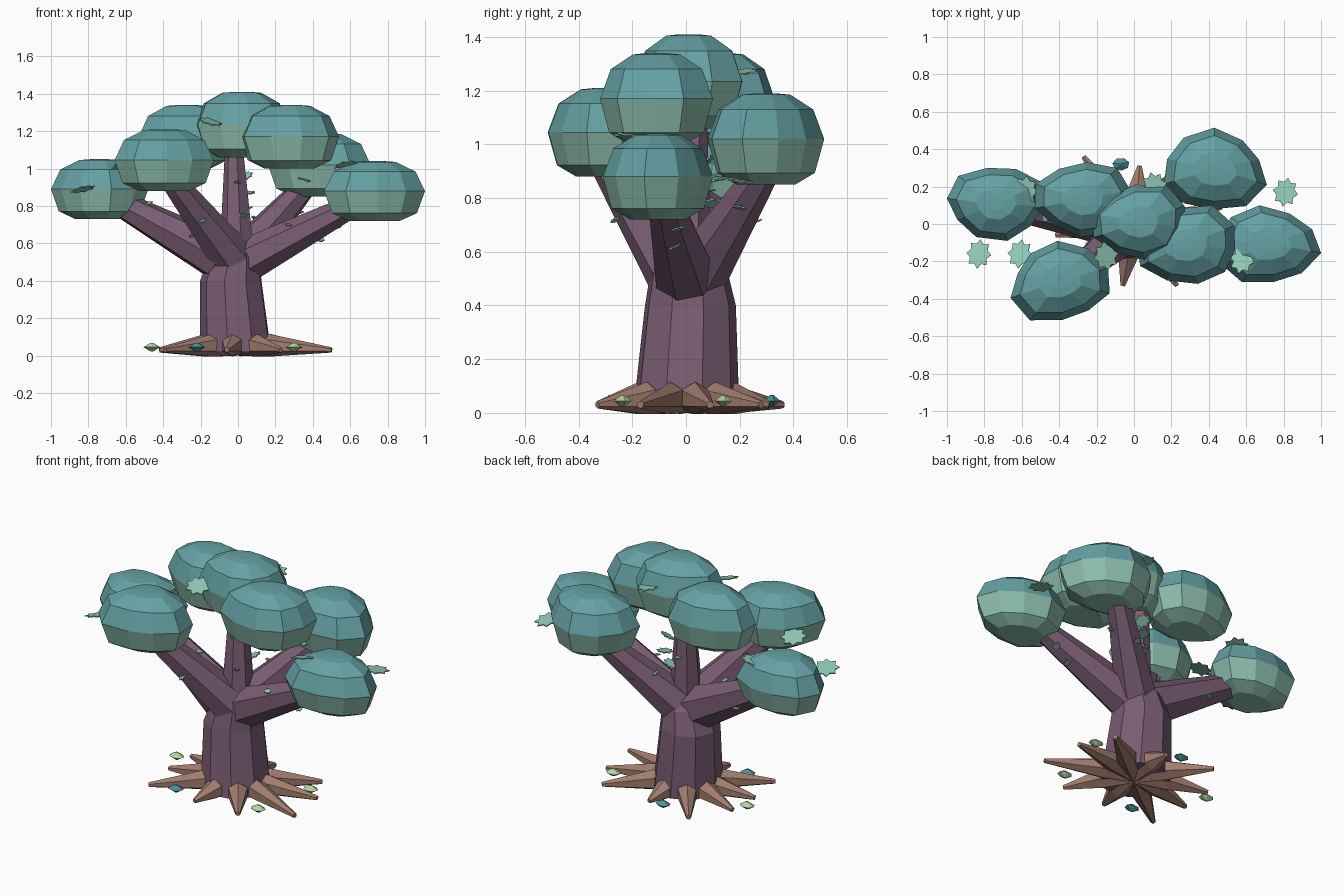
import bpy, bmesh, math, random
from mathutils import Vector, Euler

if "Cube" in bpy.data.objects:
    bpy.data.objects.remove(bpy.data.objects["Cube"])
random.seed(4)


def material(name, rgb):
    # sRGB 0-255 to linear
    lin = [((c / 255 + 0.055) / 1.055) ** 2.4 for c in rgb] + [1]
    m = bpy.data.materials.new(name)
    m.use_nodes = True
    m.diffuse_color = lin
    m.node_tree.nodes["Principled BSDF"].inputs["Base Color"].default_value = lin
    return m


BARK = material("plum bark", (122, 93, 115))
ROOT = material("brown root", (162, 125, 111))
TEAL = material("teal foliage", (101, 161, 164))
GREEN = material("sage foliage", (141, 190, 174))
LEAF = material("leaf green", (146, 203, 184))
PALE = material("pale green", (182, 212, 164))
DEEP = material("deep teal", (78, 146, 151))


def make(name, bm, *mats):
    bmesh.ops.recalc_face_normals(bm, faces=bm.faces)
    mesh = bpy.data.meshes.new(name)
    bm.to_mesh(mesh)
    bm.free()
    for m in mats:
        mesh.materials.append(m)
    obj = bpy.data.objects.new(name, mesh)
    bpy.context.collection.objects.link(obj)
    return obj


def loft(bm, rings):
    loops = [[bm.verts.new(p) for p in ring] for ring in rings]
    n = len(loops[0])
    for a, b in zip(loops, loops[1:]):
        for i in range(n):
            j = (i + 1) % n
            bm.faces.new((a[i], a[j], b[j], b[i]))
    bm.faces.new(loops[0])
    bm.faces.new(loops[-1])


def tube(name, points, radii, sides, mat):
    # Faceted tapering limb with rings square to its path
    pts = [Vector(p) for p in points]
    rings = []
    for i, (p, r) in enumerate(zip(pts, radii)):
        d = (pts[min(i + 1, len(pts) - 1)] - pts[max(i - 1, 0)]).normalized()
        side = d.cross(Vector((0, 0, 1)))
        side = side.normalized() if side.length > 0.3 else Vector((1, 0, 0))
        up = side.cross(d)
        angles = [math.tau * (k + 0.5) / sides for k in range(sides)]
        rings.append([p + side * r * math.cos(a) + up * r * math.sin(a) for a in angles])
    bm = bmesh.new()
    loft(bm, rings)
    return make(name, bm, mat)


def level(x, y, z, rx, ry, sides=9):
    # Flat horizontal ring
    return [(x + rx * math.cos(math.tau * k / sides + 0.3),
             y + ry * math.sin(math.tau * k / sides + 0.3), z) for k in range(sides)]


# Trunk
bm = bmesh.new()
loft(bm, [level(-0.01, 0, 0.02, 0.195, 0.2), level(-0.035, 0.015, 0.4, 0.168, 0.172),
          level(-0.015, 0.01, 0.53, 0.135, 0.145), level(0.01, 0, 0.62, 0.06, 0.07)])
make("trunk", bm, BARK)

# Branches: start, end, start radius, end radius
branches = {
    "right_branch": ((-0.09, 0, 0.52), (-0.72, 0.1, 0.86), 0.13, 0.06),
    "left_branch": ((0.05, 0, 0.51), (0.73, -0.1, 0.86), 0.12, 0.05),
    "front_branch": ((-0.03, -0.03, 0.52), (-0.38, -0.32, 0.97), 0.12, 0.06),
    "back_branch": ((0.02, 0.04, 0.52), (0.4, 0.32, 0.95), 0.118, 0.055),
    "top_branch": ((0.0, 0.0, 0.5), (-0.02, 0.03, 1.14), 0.1, 0.048),
}
for name, (a, b, r0, r1) in branches.items():
    a, b = Vector(a), Vector(b)
    tube(name, (a, a.lerp(b, 0.5), b), (r0, (r0 + r1) / 2, r1), 7, BARK)

# Roots: tip positions on the ground
tips = [(0.5, -0.17), (0.47, 0.09), (0.37, 0.28), (0.03, 0.31), (-0.27, 0.36),
        (-0.41, 0.14), (-0.42, -0.06), (-0.39, -0.3), (-0.06, -0.33), (0.23, -0.33)]
for x, y in tips:
    d = Vector((x, y, 0))
    hump = d.normalized() * 0.18
    tube("root", (Vector((0, 0, 0.03)), hump + Vector((0, 0, 0.055)),
                  d + Vector((0, 0, 0.03))), (0.03, 0.06, 0.014), 6, ROOT)

# Foliage crowns: rounded irregular plan, flattened profile
PROFILE = [(0.5, -1), (0.84, -0.74), (1, 0), (0.81, 0.65), (0.42, 0.97), (0.18, 1)]


def crown(x0, x1, y0, y1, z0, z1, lobe, diagonal=0.0):
    sides = 10
    plan = []
    for k in range(sides):
        a = math.tau * k / sides + math.radians(lobe)
        r = 1 + 0.07 * math.cos(3 * (a - math.radians(lobe))) + diagonal * math.sin(2 * a)
        plan.append((r * math.cos(a), r * math.sin(a)))
    xs, ys = zip(*plan)

    def fit(v, vals, lo, hi):
        return lo + (v - min(vals)) / (max(vals) - min(vals)) * (hi - lo)

    plan = [(fit(x, xs, x0, x1), fit(y, ys, y0, y1)) for x, y in plan]
    cx, cy, cz = (x0 + x1) / 2, (y0 + y1) / 2, (z0 + z1) / 2
    bm = bmesh.new()
    loft(bm, [[(cx + (x - cx) * s, cy + (y - cy) * s, cz + h * (z1 - z0) / 2)
               for x, y in plan] for s, h in PROFILE])
    for f in bm.faces:
        f.material_index = 0 if f.calc_center_median().z > cz else 1
    make("foliage_crown", bm, TEAL, GREEN)


crown(-1.0, -0.48, -0.09, 0.3, 0.73, 1.05, 30)
crown(-0.53, -0.02, -0.07, 0.33, 1.0, 1.34, 50)
crown(-0.23, 0.27, -0.19, 0.21, 1.06, 1.41, 60, 0.04)
crown(0.16, 0.71, 0.08, 0.515, 0.85, 1.19, 90, -0.04)
crown(0.01, 0.54, -0.32, 0.1, 1.0, 1.34, 65, 0.07)
crown(0.46, 1.0, -0.31, 0.1, 0.72, 1.04, -10)
crown(-0.66, -0.13, -0.515, -0.09, 0.88, 1.21, -15, 0.08)


# Jagged flat leaves
def leaf(pos, size, tilt):
    bm = bmesh.new()
    turn = Euler((random.uniform(-tilt, tilt), random.uniform(-tilt, tilt),
                  random.uniform(-0.4, 0.4))).to_matrix()
    verts = []
    for k in range(16):
        a = math.tau * k / 16
        r = size * (0.72 if k % 2 else 1)
        verts.append(bm.verts.new(Vector(pos) + turn @ Vector(
            (r * math.cos(a) * 0.85, r * math.sin(a), 0))))
    bm.faces.new(verts)
    obj = make("leaf", bm, LEAF)
    mod = obj.modifiers.new("thickness", "SOLIDIFY")
    mod.thickness = 0.006
    mod.offset = 0


for pos in [(-0.83, -0.16, 0.89), (-0.61, -0.16, 1.02), (-0.15, -0.17, 1.25), (0.81, 0.17, 0.87),
            (0.58, -0.19, 1.02), (0.36, 0.16, 0.95), (-0.58, 0.18, 1.0), (0.11, 0.2, 1.27)]:
    leaf(pos, 0.08, 0.3)
for pos in [(0.04, 0.12, 0.96), (0.05, 0.13, 0.87), (0.04, 0.09, 0.78)]:
    leaf(pos, 0.05, 0.5)

# Small leaves sprouting along the branches
for a, b, r0, r1 in branches.values():
    a, b = Vector(a), Vector(b)
    axis = (b - a).normalized()
    side = axis.orthogonal().normalized()
    for t in (0.38, 0.52, 0.66):
        out = axis.cross(side) * random.choice((-1, 1)) + side * random.uniform(-1, 1)
        leaf(a.lerp(b, t) + out.normalized() * (r0 + (r1 - r0) * t), 0.024, 0.5)

# Fallen pods around the roots
for x, y, mat in [(-0.46, 0.07, PALE), (0.3, -0.235, PALE), (0.39, 0.14, PALE),
                  (-0.22, -0.28, DEEP), (-0.07, 0.32, DEEP)]:
    bm = bmesh.new()
    loft(bm, [level(x, y, 0.045 + h, 0.046 * s, 0.034 * s, 7)
              for s, h in ((0.18, -0.022), (1, 0), (0.18, 0.022))])
    make("fallen_pod", bm, mat)
